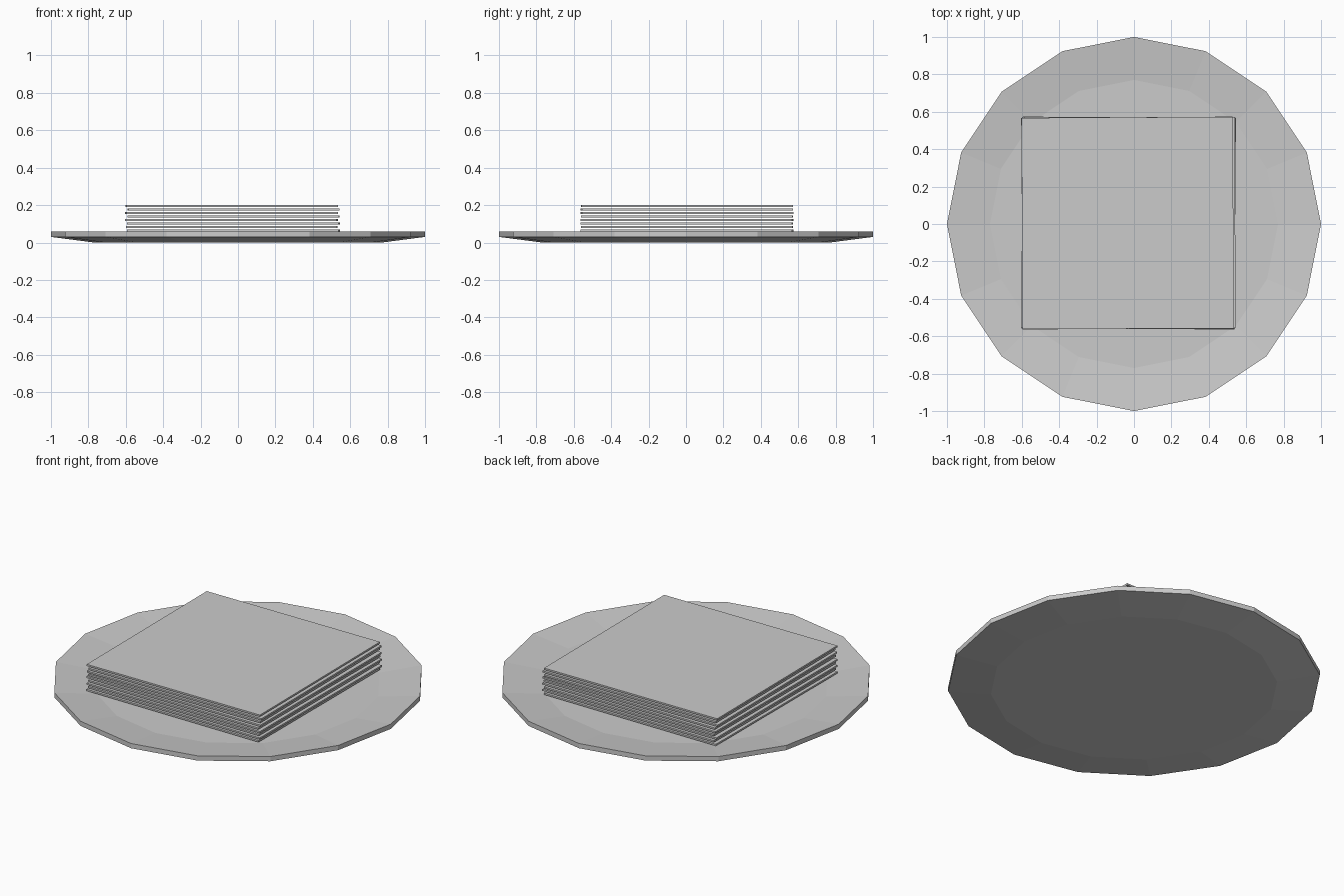
import bpy, bmesh, math, random
from mathutils import Matrix

if "Cube" in bpy.data.objects:
    bpy.data.objects.remove(bpy.data.objects["Cube"])

random.seed(4)
SIDES = 16


def finish(bm, name):
    bmesh.ops.recalc_face_normals(bm, faces=bm.faces)
    mesh = bpy.data.meshes.new(name)
    bm.to_mesh(mesh)
    bm.free()
    obj = bpy.data.objects.new(name, mesh)
    bpy.context.collection.objects.link(obj)
    return obj


# Plate: closed lathe profile (radius, height) with flat facets
profile = [(0.77, 0.0), (1.0, 0.03), (1.0, 0.058), (0.77, 0.032)]
bm = bmesh.new()
rings = []
for r, z in profile:
    rings.append([bm.verts.new((r * math.cos(2 * math.pi * i / SIDES),
                                r * math.sin(2 * math.pi * i / SIDES), z))
                  for i in range(SIDES)])
for a, b in zip(rings, rings[1:]):
    for i in range(SIDES):
        j = (i + 1) % SIDES
        bm.faces.new((a[i], a[j], b[j], b[i]))
bm.faces.new(rings[0])
bm.faces.new(rings[-1])
finish(bm, "plate")

# Stack of thin square sheets, each slightly shifted and turned
COUNT, SIZE, THICK, STEP, TOP = 9, 1.13, 0.01, 0.0188, 0.2
for k in range(COUNT):
    z = TOP - THICK / 2 - STEP * (COUNT - 1 - k)
    shift = 0.006 if k % 2 else -0.004
    turn = math.radians(random.uniform(-0.5, 0.5))
    bm = bmesh.new()
    bmesh.ops.create_cube(bm, size=1.0)
    bmesh.ops.transform(
        bm, verts=bm.verts,
        matrix=Matrix.Translation((-0.03 + shift, 0.005, z))
        @ Matrix.Rotation(turn, 4, 'Z')
        @ Matrix.Diagonal((SIZE, SIZE, THICK, 1.0)))
    finish(bm, f"sheet_{k + 1}")
